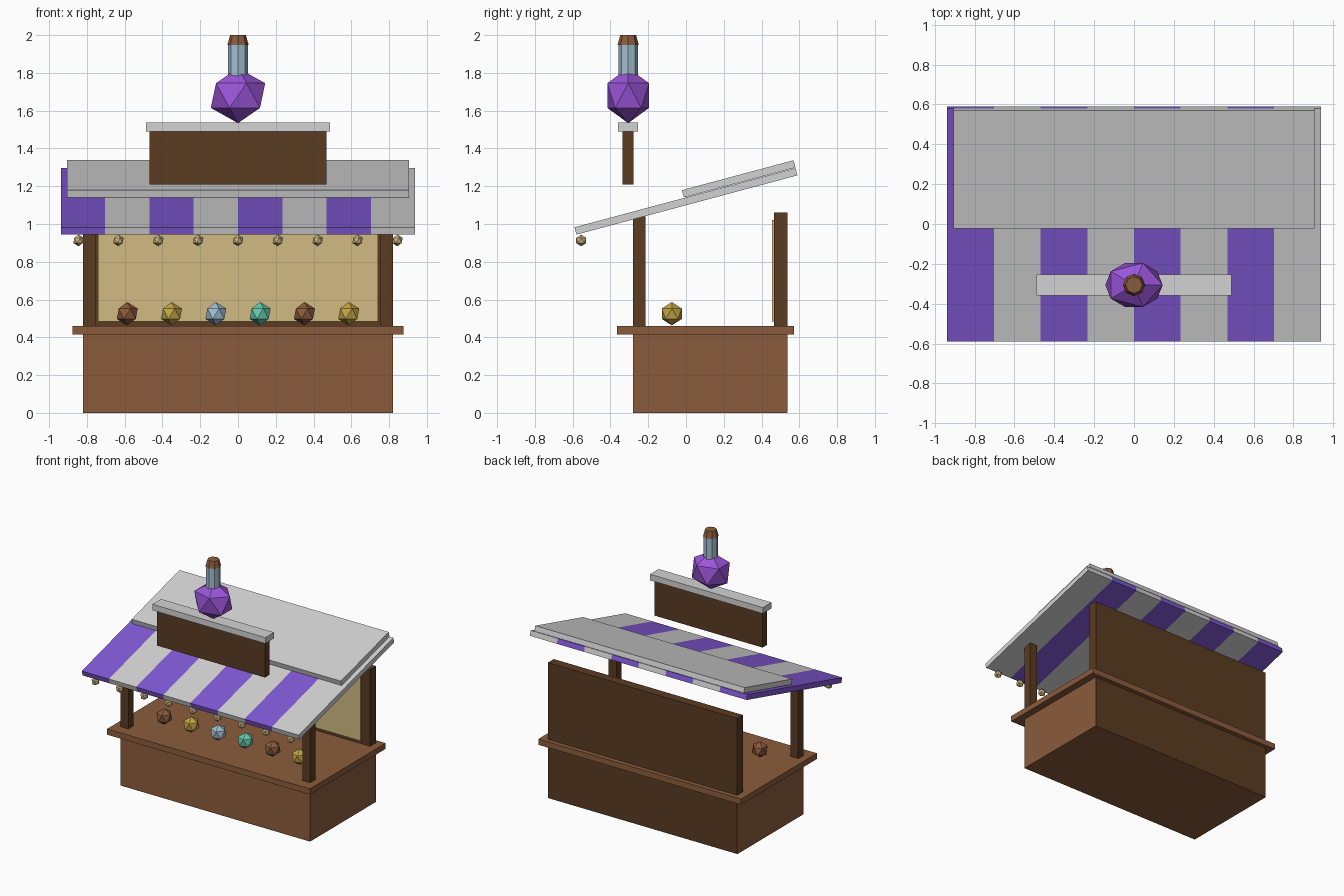
import bpy
import bmesh
import math
from mathutils import Matrix, Vector

cube = bpy.data.objects.get("Cube")
if cube:
    bpy.data.objects.remove(cube, do_unlink=True)


def material(name, r, g, b):
    m = bpy.data.materials.new(name)
    m.use_nodes = True
    m.diffuse_color = (r, g, b, 1)
    m.node_tree.nodes["Principled BSDF"].inputs["Base Color"].default_value = (r, g, b, 1)
    return m


GREY = material("pale grey", 0.65, 0.65, 0.65)
VIOLET = material("awning violet", 0.22, 0.10, 0.66)
BROWN = material("wood brown", 0.26, 0.107, 0.045)
DARK = material("dark wood", 0.105, 0.045, 0.016)
KHAKI = material("straw", 0.65, 0.50, 0.225)
GLASS = material("pale blue glass", 0.36, 0.52, 0.64)
GOLD = material("gold", 0.55, 0.38, 0.06)
TEAL = material("teal", 0.13, 0.60, 0.42)
PURPLE = material("potion purple", 0.33, 0.09, 0.70)


def finish(name, bm, *mats):
    mesh = bpy.data.meshes.new(name)
    bm.to_mesh(mesh)
    bm.free()
    for m in mats:
        mesh.materials.append(m)
    obj = bpy.data.objects.new(name, mesh)
    bpy.context.collection.objects.link(obj)
    return obj


def box(name, mat, x, y, z):
    """Box from (low, high) ranges on each axis."""
    bm = bmesh.new()
    bmesh.ops.create_cube(bm, size=1)
    for v in bm.verts:
        v.co = [(lo + hi) / 2 + c * (hi - lo) for c, (lo, hi) in zip(v.co, (x, y, z))]
    return finish(name, bm, mat)


def gem(name, mat, centre, radii):
    """Twenty-sided faceted ball."""
    bm = bmesh.new()
    bmesh.ops.create_icosphere(bm, subdivisions=1, radius=1)
    bmesh.ops.transform(bm, matrix=Matrix.LocRotScale(Vector(centre), None, Vector(radii)), verts=bm.verts)
    return finish(name, bm, mat)


def spindle(name, mat, y, z, r1, r2):
    """Eight-sided tapered cylinder between two heights."""
    bm = bmesh.new()
    bmesh.ops.create_cone(bm, cap_ends=True, segments=8, radius1=r1, radius2=r2, depth=z[1] - z[0])
    bmesh.ops.translate(bm, vec=(0, y, sum(z) / 2), verts=bm.verts)
    return finish(name, bm, mat)


def sloped_panel(name, width, length, y, z, stripes, *mats):
    """Tilted roof sheet, cut into equal stripes across its width."""
    bm = bmesh.new()
    bmesh.ops.create_cube(bm, size=1)
    bmesh.ops.scale(bm, vec=(width, length, 0.04), verts=bm.verts)
    step = width / stripes
    for i in range(1, stripes):
        bmesh.ops.bisect_plane(bm, geom=bm.verts[:] + bm.edges[:] + bm.faces[:],
                               plane_co=(i * step - width / 2, 0, 0), plane_no=(1, 0, 0))
    for f in bm.faces:
        stripe = int((f.calc_center_median().x + width / 2) / step)
        f.material_index = min(stripe, stripes - 1) % len(mats)
    obj = finish(name, bm, *mats)
    obj.location = (0, y, z)
    obj.rotation_euler.x = math.radians(15)
    return obj


# Counter and back wall
box("counter_base", BROWN, (-0.82, 0.82), (-0.28, 0.535), (0, 0.42))
box("counter_top", BROWN, (-0.877, 0.877), (-0.365, 0.572), (0.415, 0.46))
box("back_wall", DARK, (-0.818, 0.818), (0.465, 0.537), (0.001, 1.06))
box("back_panel", KHAKI, (-0.74, 0.74), (0.455, 0.47), (0.485, 1.02))

# Front posts
for side, s in (("left", 1), ("right", -1)):
    box("front_post_" + side, DARK, sorted((s * 0.753, s * 0.82)), (-0.28, -0.215), (0.44, 1.04))

# Striped awning and the plain sheet lying on it
sloped_panel("striped_awning", 1.876, 1.211, 0, 1.12, 8, VIOLET, GREY)
sloped_panel("upper_roof", 1.81, 0.612, 0.279, 1.239, 1, GREY)

# Hanging bulbs along the awning edge
for i in range(9):
    gem(f"bulb_{i + 1}", KHAKI, ((i - 4) * 0.211, -0.555, 0.913), (0.031,) * 3)

# Wares on the counter
for i, mat in enumerate((BROWN, GOLD, GLASS, TEAL, BROWN, GOLD)):
    gem(f"ware_{i + 1}", mat, ((i - 2.5) * 0.2345, -0.075, 0.525), (0.062,) * 3)

# Sign board with cap
box("sign_board", DARK, (-0.468, 0.468), (-0.335, -0.278), (1.21, 1.49))
box("sign_cap", GREY, (-0.488, 0.488), (-0.36, -0.253), (1.49, 1.537))

# Flask on the sign
gem("flask_body", PURPLE, (0, -0.306, 1.68), (0.161, 0.13, 0.146))
spindle("flask_neck", GLASS, -0.306, (1.77, 1.95), 0.052, 0.052)
spindle("flask_stopper", BROWN, -0.306, (1.948, 2.0), 0.056, 0.042)
